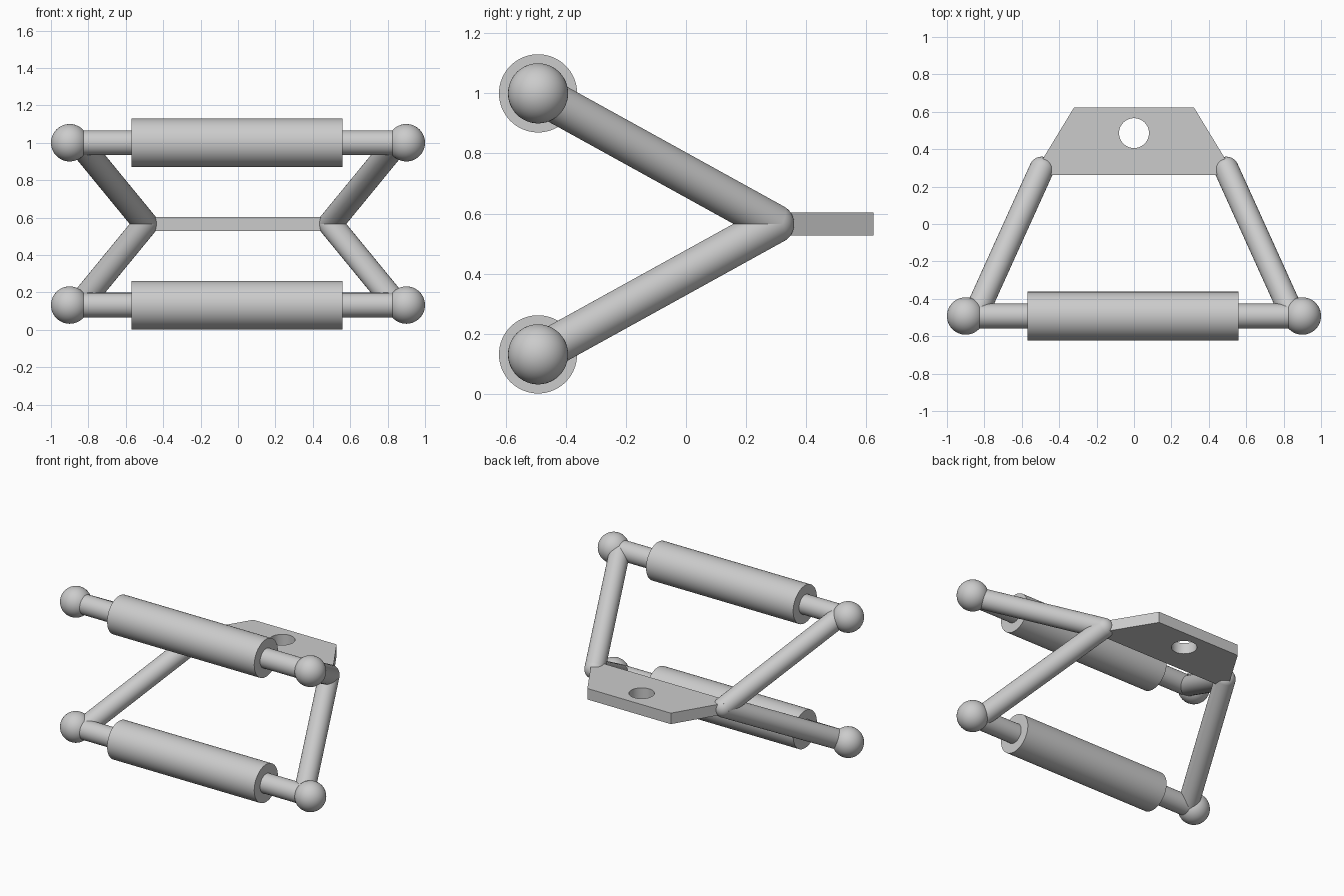
import bpy, bmesh, math
from mathutils import Vector, Matrix

if "Cube" in bpy.data.objects:
    bpy.data.objects.remove(bpy.data.objects["Cube"])

BAR_Y, LOW_Z, HIGH_Z = -0.492, 0.132, 1.0
MID_Z = (LOW_Z + HIGH_Z) / 2
ROD_R = 0.066


def add_rod(bm, a, b, r, sides=48):
    a, b = Vector(a), Vector(b)
    d = b - a
    m = Matrix.Translation((a + b) / 2) @ d.to_track_quat('Z', 'Y').to_matrix().to_4x4()
    bmesh.ops.create_cone(bm, cap_ends=True, segments=sides, radius1=r, radius2=r,
                          depth=d.length, matrix=m)


def add_ball(bm, c, r):
    bmesh.ops.create_uvsphere(bm, u_segments=48, v_segments=24, radius=r,
                              matrix=Matrix.Translation(c))


def finish(bm, name):
    mesh = bpy.data.meshes.new(name)
    bm.to_mesh(mesh)
    bm.free()
    ob = bpy.data.objects.new(name, mesh)
    bpy.context.collection.objects.link(ob)
    smooth(ob)
    return ob


def smooth(ob):
    bpy.ops.object.select_all(action='DESELECT')
    ob.select_set(True)
    bpy.context.view_layer.objects.active = ob
    bpy.ops.object.shade_smooth_by_angle(angle=math.radians(35))


# Two handle bars, each with a thick grip and a ball at both ends
for level, z in (("lower", LOW_Z), ("upper", HIGH_Z)):
    bm = bmesh.new()
    add_rod(bm, (-0.9, BAR_Y, z), (0.9, BAR_Y, z), ROD_R)
    finish(bm, level + "_bar")

    bm = bmesh.new()
    add_rod(bm, (-0.569, BAR_Y, z), (0.56, BAR_Y, z), 0.13, 64)
    finish(bm, level + "_grip")

    for side, s in (("left", -1), ("right", 1)):
        bm = bmesh.new()
        add_ball(bm, (s * 0.9, BAR_Y, z), 0.1)
        finish(bm, f"{level}_{side}_end_ball")

# V-shaped side arms with a rounded joint at the plate
for side, s in (("left", -1), ("right", 1)):
    joint = (s * 0.494, 0.294, MID_Z)
    bm = bmesh.new()
    for z in (LOW_Z, HIGH_Z):
        add_rod(bm, (s * 0.85, BAR_Y, z), joint, ROD_R)
    add_ball(bm, joint, ROD_R)
    finish(bm, side + "_arm")

# Tapered attachment plate with a cable hole
outline = [(-0.54, 0.262), (0.54, 0.262), (0.32, 0.624), (-0.32, 0.624)]
hole = [(0.08 * math.cos(i * math.tau / 48), 0.486 + 0.08 * math.sin(i * math.tau / 48))
        for i in range(48)]
curve = bpy.data.curves.new("attachment_plate", 'CURVE')
curve.dimensions = '2D'
curve.fill_mode = 'BOTH'
curve.extrude = 0.038
for pts in (outline, hole):
    sp = curve.splines.new('POLY')
    sp.points.add(len(pts) - 1)
    for p, (x, y) in zip(sp.points, pts):
        p.co = (x, y, 0, 1)
    sp.use_cyclic_u = True
plate = bpy.data.objects.new("attachment_plate", curve)
plate.location.z = MID_Z
bpy.context.collection.objects.link(plate)
bpy.ops.object.select_all(action='DESELECT')
plate.select_set(True)
bpy.context.view_layer.objects.active = plate
bpy.ops.object.convert(target='MESH')
plate = bpy.context.view_layer.objects.active

# Weld the plate's faces and walls together
bm = bmesh.new()
bm.from_mesh(plate.data)
bmesh.ops.remove_doubles(bm, verts=bm.verts, dist=0.0001)
bmesh.ops.recalc_face_normals(bm, faces=bm.faces)
bm.to_mesh(plate.data)
bm.free()
smooth(plate)
